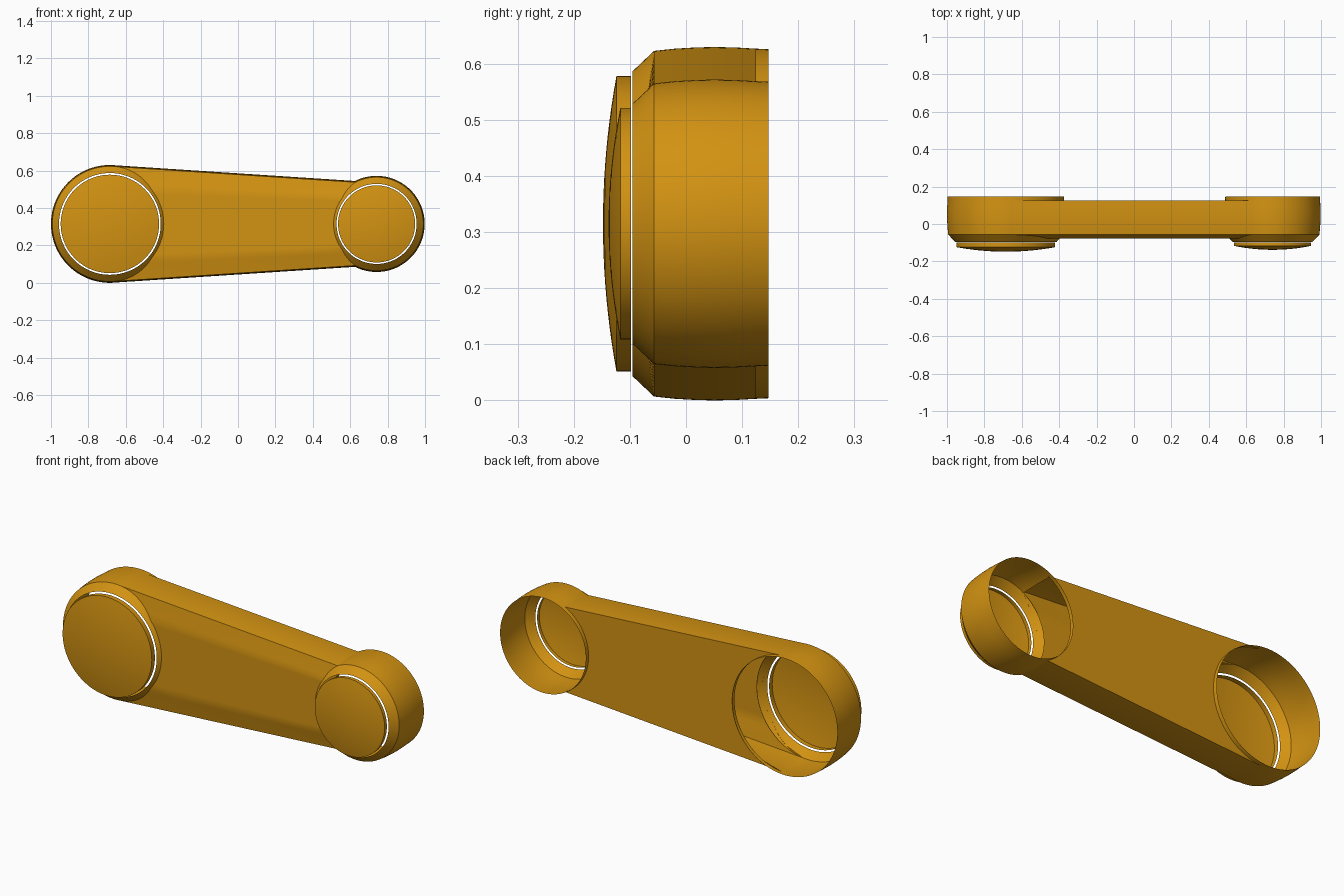
import bpy, bmesh, math

cube = bpy.data.objects.get("Cube")
if cube:
    bpy.data.objects.remove(cube)

# Single painted finish
COLOUR = (0.65, 0.29, 0.006, 1)
paint = bpy.data.materials.new("amber_paint")
paint.diffuse_color = COLOUR
paint.use_nodes = True
for node in paint.node_tree.nodes:
    if node.type == 'BSDF_PRINCIPLED':
        node.inputs["Base Color"].default_value = COLOUR

ZC = 0.315                 # height of the common axis
SEG = 120
BIG = dict(x=-0.685, r=0.315, side=1, opening=80)
SMALL = dict(x=0.741, r=0.257, side=-1, opening=60)
# (depth, inset from the full radius) of the hub shell, front to back
SHELL = [(-0.095, 0.043), (-0.057, 0.007), (-0.02, 0.003), (0.015, 0.001),
         (0.05, 0.0), (0.09, 0.001), (0.125, 0.003), (0.147, 0.004)]


def inset(y):
    """Interpolated shell inset at depth y."""
    for (y0, i0), (y1, i1) in zip(SHELL, SHELL[1:]):
        if y <= y1:
            return i0 + (i1 - i0) * (y - y0) / (y1 - y0)
    return SHELL[-1][1]


def finish(bm, name):
    bmesh.ops.remove_doubles(bm, verts=bm.verts[:], dist=1e-5)
    me = bpy.data.meshes.new(name)
    bm.to_mesh(me)
    bm.free()
    me.materials.append(paint)
    ob = bpy.data.objects.new(name, me)
    bpy.context.collection.objects.link(ob)
    bpy.ops.object.select_all(action='DESELECT')
    ob.select_set(True)
    bpy.context.view_layer.objects.active = ob
    bpy.ops.object.shade_smooth_by_angle(angle=math.radians(30))
    return ob


def lathe(profile, hub, name, keep=lambda y, angle: True):
    """Revolve (depth, radius) points, listed front to back, about the hub axis."""
    bm = bmesh.new()
    rings = []
    for y, r in profile:
        rings.append([bm.verts.new((hub["x"] + hub["side"] * r * math.cos(a), y,
                                    ZC + r * math.sin(a)))
                      for a in (2 * math.pi * k / SEG for k in range(SEG))])
    for j, (a, b) in enumerate(zip(rings, rings[1:])):
        y_mid = (profile[j][0] + profile[j + 1][0]) / 2
        for k in range(SEG):
            angle = abs((k + 0.5) * 360 / SEG - (360 if k >= SEG / 2 else 0))
            if keep(y_mid, angle):
                n = (k + 1) % SEG
                quad = (a[k], a[n], b[n], b[k])
                bm.faces.new(quad if hub["side"] > 0 else quad[::-1])
    # Orient faces away from the hub axis and towards the front
    for f in bm.faces:
        f.normal_update()
        c = f.calc_center_median()
        out = (f.normal.x * (c.x - hub["x"]) + f.normal.z * (c.z - ZC)
               - 0.1 * f.normal.y)
        if out < 0:
            f.normal_flip()
    return finish(bm, name)


# Hub shells, open at the back and where the hollow arm enters
for hub, label in ((BIG, "large"), (SMALL, "small")):
    lathe([(y, hub["r"] - i) for y, i in SHELL], hub, label + "_hub_shell",
          lambda y, angle: not (-0.057 < y < 0.125 and angle < hub["opening"]))

# Domed caps floating just ahead of the hub openings
for hub, label, r, rim, dome in ((BIG, "large", 0.263, -0.124, 0.024),
                                 (SMALL, "small", 0.206, -0.117, 0.021)):
    steps = 10
    cap = [(rim - dome * (1 - (k / steps) ** 2), r * k / steps)
           for k in range(steps + 1)]
    lathe(cap + [(-0.098, r)], hub, label + "_cap")


# Tapered arm: closed section with bevelled front, each end trimmed to its hub
def half_height(x):
    return 0.2705 - 0.0654 * x


def end_x(hub, y, f):
    x = hub["x"] + hub["side"] * 0.1
    for _ in range(40):
        dz = f * (half_height(x) - inset(y))
        reach = math.sqrt(max((hub["r"] - inset(y)) ** 2 - dz * dz, 0.0001))
        x = 0.5 * x + 0.5 * (hub["x"] + hub["side"] * reach)
    return x


FRONT, EDGE, BACK, FLAT = -0.078, -0.057, 0.125, 0.67
N = 24
section = []
for k in range(N + 1):                                     # front, top to bottom
    f = 1 - 2 * k / N
    t = max(0, (abs(f) - FLAT) / (1 - FLAT))
    section.append((FRONT + (EDGE - FRONT) * t, f))
walls = [y for y, i in SHELL if EDGE < y < BACK]
section += [(y, -1) for y in walls]                        # underside
section += [(BACK, -1 + 2 * k / N) for k in range(N + 1)]  # back plate
section += [(y, 1) for y in reversed(walls)]               # top side

bm = bmesh.new()
rows = []
for y, f in section:
    x0, x1 = end_x(BIG, y, f), end_x(SMALL, y, f)
    row = []
    for k in range(9):
        x = x0 + (x1 - x0) * k / 8
        row.append(bm.verts.new((x, y, ZC + f * (half_height(x) - inset(y)))))
    rows.append(row)
for a, b in zip(rows, rows[1:] + rows[:1]):
    for k in range(8):
        bm.faces.new((a[k], b[k], b[k + 1], a[k + 1]))
finish(bm, "arm")
